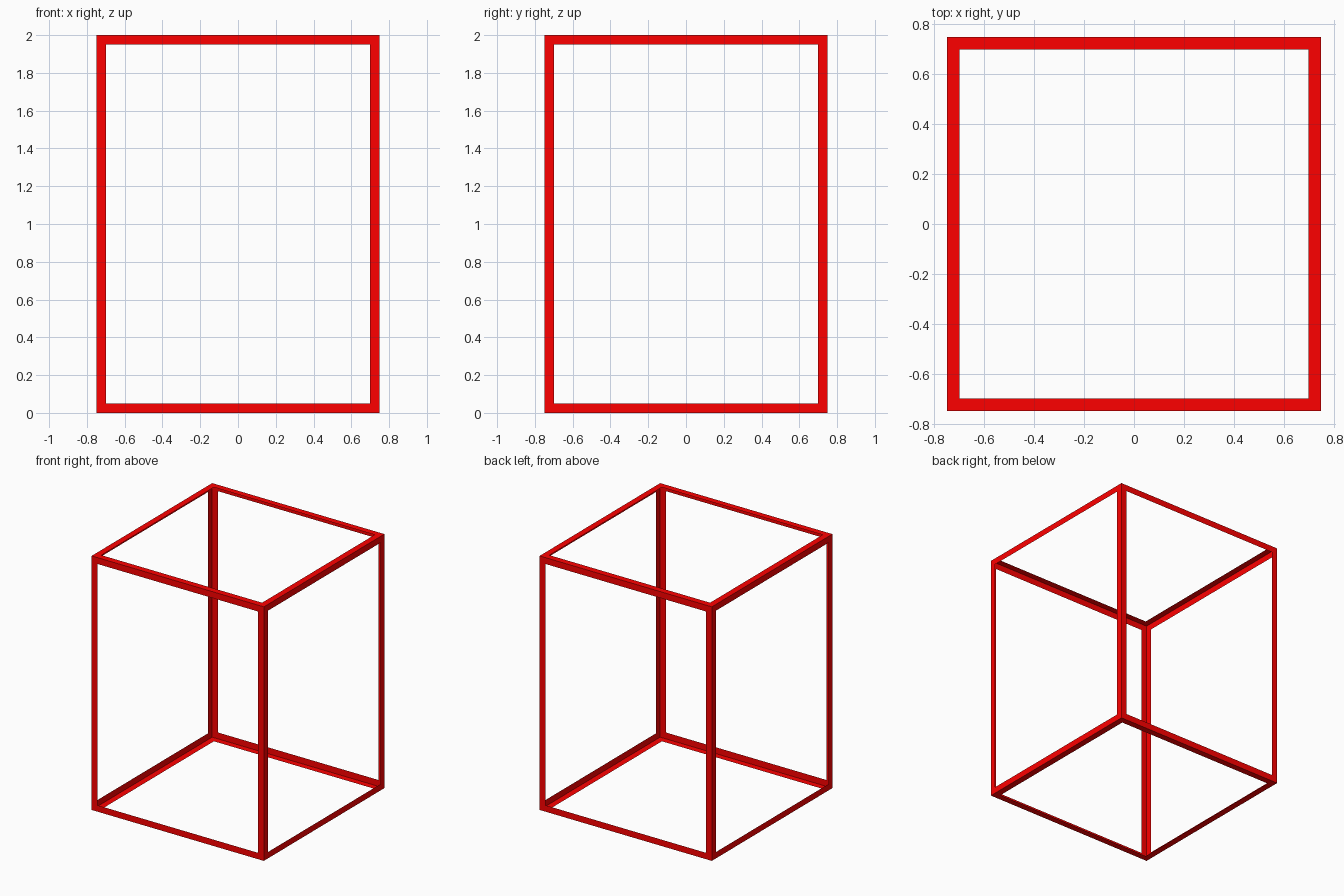
import bpy
import bmesh
from mathutils import Matrix

if "Cube" in bpy.data.objects:
    bpy.data.objects.remove(bpy.data.objects["Cube"])

W, H, T = 1.5, 2.0, 0.05      # frame width, height, strip width

# Box with every side opened up, leaving thin angle strips along the edges
bm = bmesh.new()
bmesh.ops.create_cube(bm, size=1, matrix=Matrix.Translation((0, 0, H / 2))
                      @ Matrix.Diagonal((W, W, H, 1)))
panels = list(bm.faces)
bmesh.ops.inset_individual(bm, faces=panels, thickness=T, use_even_offset=True)
bmesh.ops.delete(bm, geom=panels, context='FACES')

mesh = bpy.data.meshes.new("angle_strip_frame")
bm.to_mesh(mesh)
bm.free()
frame = bpy.data.objects.new("angle_strip_frame", mesh)
bpy.context.collection.objects.link(frame)

# Bright red finish
red = bpy.data.materials.new("red_paint")
red.diffuse_color = (1, 0, 0, 1)
red.use_nodes = True
red.node_tree.nodes["Principled BSDF"].inputs["Base Color"].default_value = red.diffuse_color
mesh.materials.append(red)
